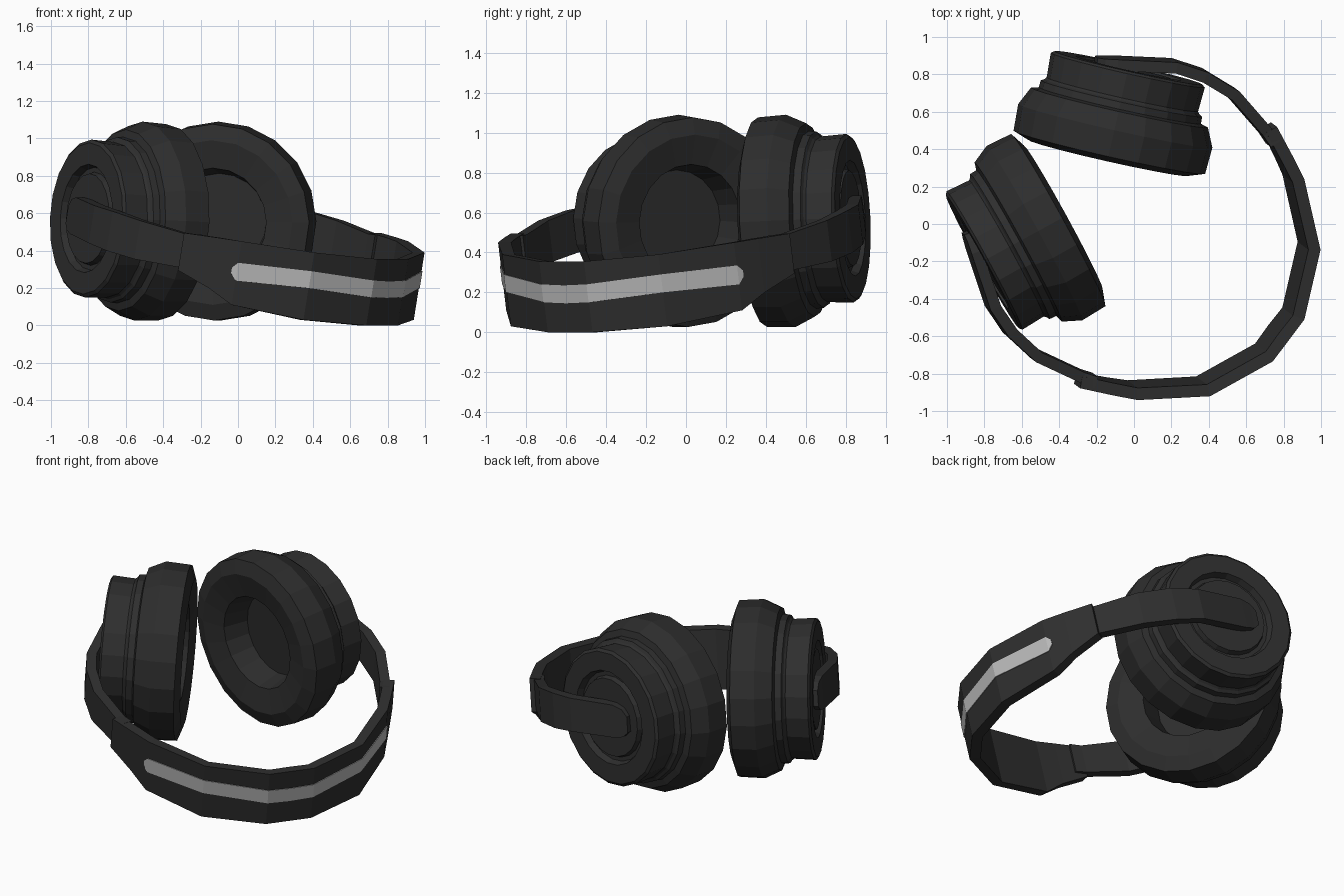
import bpy, bmesh, math
from mathutils import Vector

if "Cube" in bpy.data.objects:
    bpy.data.objects.remove(bpy.data.objects["Cube"])

TURN = math.radians(-37)          # the whole headset is turned about z
TILT = 0.2                        # band leans outward towards its middle


def material(name, c):
    m = bpy.data.materials.new(name)
    m.diffuse_color = (c, c, c, 1)
    m.use_nodes = True
    m.node_tree.nodes["Principled BSDF"].inputs["Base Color"].default_value = m.diffuse_color
    return m


DARK = material("dark_plastic", 0.028)
PAD = material("dark_cushion", 0.026)
SILVER = material("silver_trim", 0.5)


def finish(name, bm, mat):
    """Make the object, turn it and mirror it across the headset's symmetry plane."""
    bmesh.ops.remove_doubles(bm, verts=bm.verts, dist=1e-5)
    bmesh.ops.recalc_face_normals(bm, faces=bm.faces)
    me = bpy.data.meshes.new(name)
    bm.to_mesh(me)
    bm.free()
    me.materials.append(mat)
    ob = bpy.data.objects.new(name, me)
    bpy.context.collection.objects.link(ob)
    ob.rotation_euler.z = TURN
    mod = ob.modifiers.new("mirror", 'MIRROR')
    mod.use_axis = (False, True, False)
    mod.use_clip = True
    return ob


def lathe(name, profile, mat, sides=20):
    """Revolve (radius, distance) points about the ear cup's axis."""
    a = math.radians(114.3)
    axis = Vector((math.cos(a), math.sin(a), 0.045))
    side = Vector((math.sin(a), -math.cos(a), 0))
    up = Vector((-0.045 * axis.x, -0.045 * axis.y, 1))
    base = side * -0.213 + Vector((0, 0, 0.536))
    bm = bmesh.new()
    rings = []
    for r, t in profile:
        if r == 0:
            rings.append([bm.verts.new(base + axis * t)] * sides)
            continue
        rings.append([bm.verts.new(base + axis * t + r * (
            side * math.cos(k * math.tau / sides) + up * math.sin(k * math.tau / sides)))
            for k in range(sides)])
    for A, B in zip(rings, rings[1:]):
        for k in range(sides):
            j = (k + 1) % sides
            bm.faces.new(list(dict.fromkeys((A[k], A[j], B[j], B[k]))))
    return finish(name, bm, mat)


def band(name, pts, thick, out, mat):
    """Sweep an upright slab along outer-edge points (u, v, z low, z high)."""
    bm = bmesh.new()
    closed = pts[0][1] == 0       # starts on the mirror plane
    rings = []
    for i, (u, v, z0, z1) in enumerate(pts):
        a = Vector(pts[max(i - 1, 0)][:2])
        b = Vector(pts[min(i + 1, len(pts) - 1)][:2])
        d = (b - a).normalized()
        n = Vector((d.y, -d.x))
        mid = 0.18 + 0.24 * (1 - u)
        ring = []
        for off, z in ((out, z0), (out, z1), (out - thick, z1), (out - thick, z0)):
            p = Vector((u, v)) + n * off
            y = 0 if closed and i == 0 else p.y
            ring.append(bm.verts.new((p.x + TILT * (z - mid), y, z)))
        rings.append(ring)
    for A, B in zip(rings, rings[1:]):
        for k in range(4):
            j = (k + 1) % 4
            bm.faces.new((A[k], A[j], B[j], B[k]))
    bm.faces.new(rings[-1])
    if not closed:
        bm.faces.new(rings[0])
    return finish(name, bm, mat)


# ear cushions with a deep round opening
lathe("ear_cushion", [(0, .50), (.255, .50), (.29, .345), (.44, .315),
                      (.525, .345), (.532, .49), (.485, .59), (.43, .605), (0, .605)], PAD)

# cup housings with a collar and a recessed outer disc
lathe("cup_housing", [(0, .59), (.445, .59), (.442, .64), (.425, .65), (.415, .662),
                      (.422, .795), (.405, .808), (.29, .808), (.275, .77), (.25, .77),
                      (.24, .80), (0, .80)], DARK)

# wide headband, narrowing from below towards the sliders
band("headband", [(1.0, 0, 0, .355), (1.0, .14, 0, .355), (.845, .49, .03, .39),
                  (.55, .74, .11, .45), (.43, .80, .20, .47), (.27, .875, .295, .495)],
     .065, 0, DARK)

# slider arms ending rounded on the cup discs
band("slider_arm", [(.33, .825, .30, .485), (.26, .85, .31, .49), (0, .905, .355, .56),
                    (-.20, .885, .40, .61), (-.36, .83, .44, .64), (-.62, .65, .49, .685),
                    (-.67, .613, .51, .675), (-.70, .592, .545, .64)], .06, 0, DARK)

# silver stripe on the outside of the band
band("band_stripe", [(1.0, 0, .145, .235), (1.0, .14, .15, .24), (.845, .49, .20, .29),
                     (.55, .74, .24, .335), (.525, .753, .28, .31)],
     .012, .005, SILVER)
